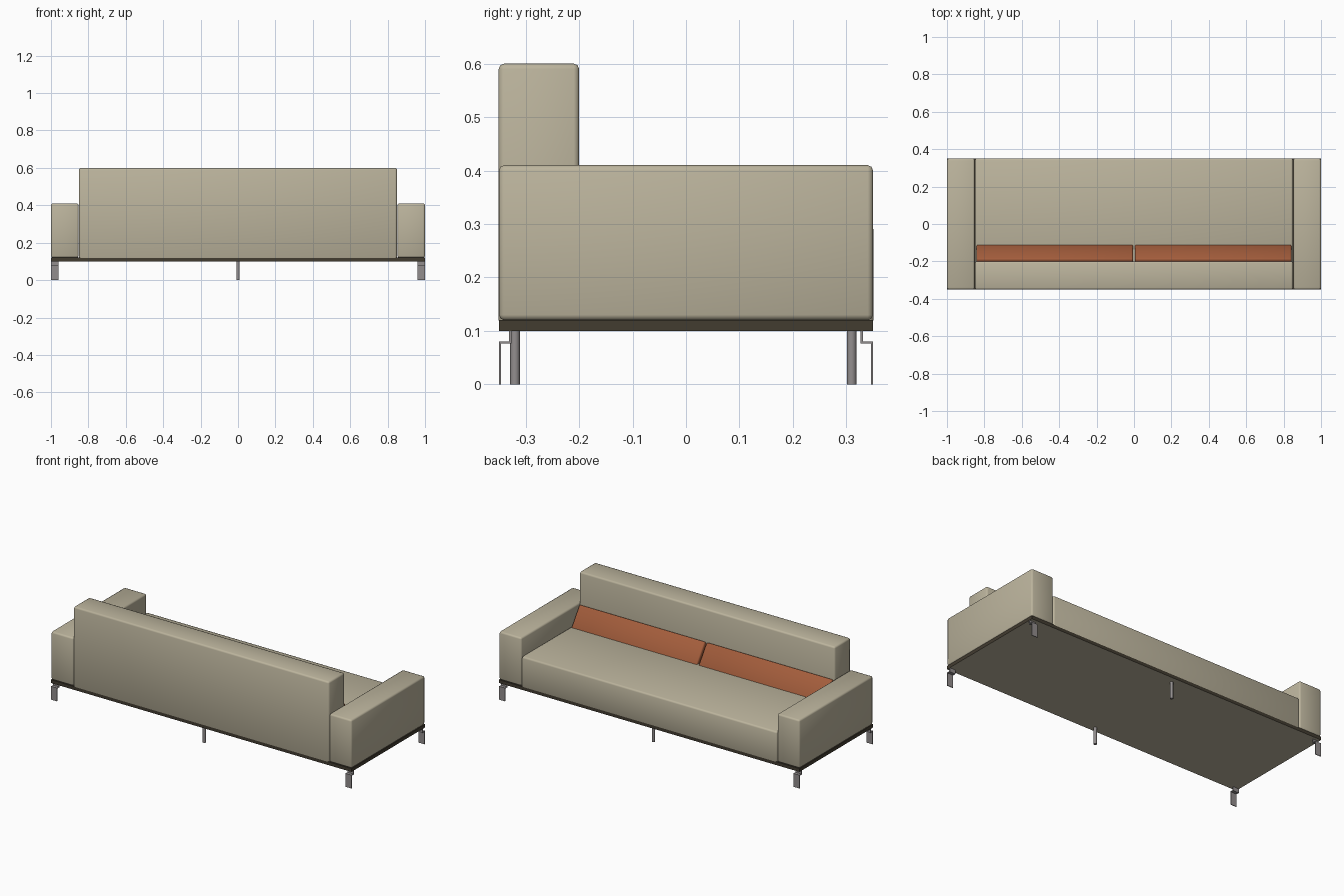
import bpy, bmesh, math
from mathutils import Vector

if "Cube" in bpy.data.objects:
    bpy.data.objects.remove(bpy.data.objects["Cube"])


def material(name, col):
    m = bpy.data.materials.new(name)
    m.diffuse_color = (*col, 1)
    m.use_nodes = True
    m.node_tree.nodes["Principled BSDF"].inputs["Base Color"].default_value = m.diffuse_color
    return m


BEIGE = material("beige fabric", (0.50, 0.455, 0.335))
RUST = material("rust fabric", (0.37, 0.11, 0.045))
DARK = material("dark brown trim", (0.055, 0.045, 0.03))
METAL = material("grey metal", (0.29, 0.27, 0.27))


def finish(name, bm, mat, smooth=False):
    bmesh.ops.recalc_face_normals(bm, faces=bm.faces[:])
    me = bpy.data.meshes.new(name)
    bm.to_mesh(me)
    bm.free()
    me.materials.append(mat)
    for p in me.polygons:
        p.use_smooth = smooth
    ob = bpy.data.objects.new(name, me)
    bpy.context.collection.objects.link(ob)
    return ob


def extrude_yz(name, profile, x0, x1, mat, bevel=0.0):
    """Sweep a closed (y, z) profile along x, with optional soft edges."""
    bm = bmesh.new()
    f = bm.faces.new([bm.verts.new((x0, y, z)) for y, z in profile])
    r = bmesh.ops.extrude_face_region(bm, geom=[f])
    vs = [g for g in r["geom"] if isinstance(g, bmesh.types.BMVert)]
    bmesh.ops.translate(bm, verts=vs, vec=(x1 - x0, 0, 0))
    ob = finish(name, bm, mat, bevel > 0)
    if bevel:
        b = ob.modifiers.new("soft edges", "BEVEL")
        b.width = bevel
        b.segments = 2
    return ob


def box(name, x0, x1, y0, y1, z0, z1, mat, bevel=0.0):
    return extrude_yz(name, [(y0, z0), (y1, z0), (y1, z1), (y0, z1)],
                      x0, x1, mat, bevel)


# Base frame: dark rim, fabric underside
base = box("base_frame", -1, 1, -0.35, 0.35, 0.10, 0.12, DARK)
base.data.materials.append(BEIGE)
for p in base.data.polygons:
    if p.normal.z < -0.5:
        p.material_index = 1

# Upholstered body
box("backrest", -0.85, 0.85, -0.3505, -0.20, 0.11, 0.60, BEIGE, 0.01)
box("seat", -0.85, 0.85, -0.22, 0.3505, 0.11, 0.30, BEIGE, 0.01)

# Leaning cushion profile: visible front face, body sunk into the backrest
low, high = Vector((-0.107, 0.295)), Vector((-0.187, 0.41))
d = (high - low).normalized()
back = Vector((-d.y, d.x)) * 0.08
cushion = [tuple(v) for v in (low, high, high + back, low + back)]

# Z-shaped bent plate leg profile (front side, mirrored in y for the other)
plate = [(0.346, 0), (0.35, 0), (0.35, 0.08), (0.331, 0.08), (0.331, 0.10),
         (0.327, 0.10), (0.327, 0.076), (0.346, 0.076)]

for s, side in ((-1, "left"), (1, "right")):
    box(f"{side}_arm", *sorted((s * 0.852, s * 1.0)), -0.35, 0.35,
        0.12, 0.41, BEIGE, 0.01)
    extrude_yz(f"{side}_cushion", cushion, s * 0.005, s * 0.842, RUST, 0.008)
    for t, end in ((-1, "rear"), (1, "front")):
        extrude_yz(f"{side}_{end}_leg", [(t * y, z) for y, z in plate],
                   s * 0.96, s * 1.0, METAL)

# Round middle legs
for y, end in ((-0.32, "rear"), (0.31, "front")):
    bm = bmesh.new()
    bmesh.ops.create_cone(bm, cap_ends=True, segments=16, radius1=0.009,
                          radius2=0.009, depth=0.10)
    bmesh.ops.translate(bm, verts=bm.verts[:], vec=(0, y, 0.05))
    ob = finish(f"middle_{end}_leg", bm, METAL)
    for p in ob.data.polygons:
        p.use_smooth = abs(p.normal.z) < 0.5
